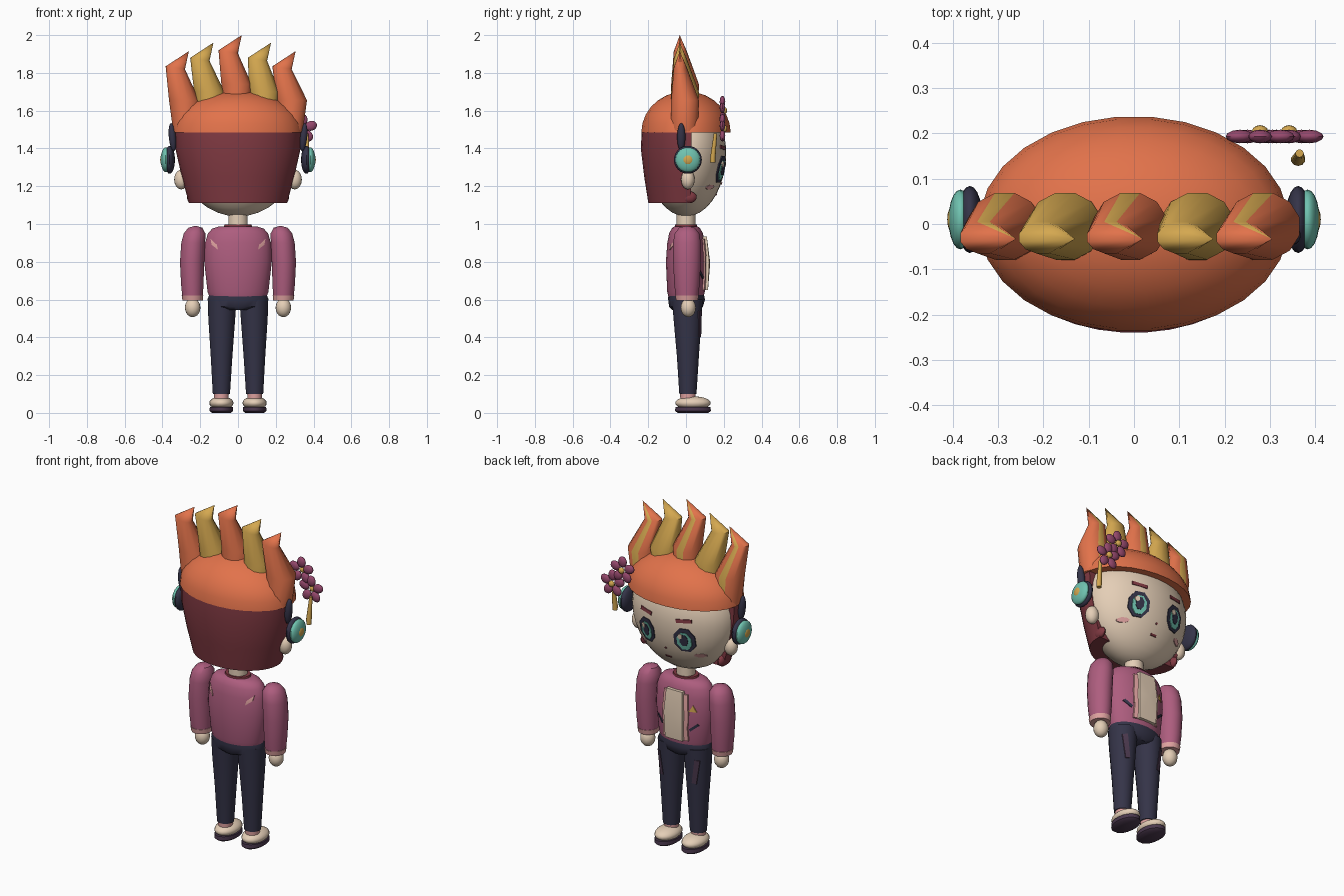
import bpy, bmesh
from math import sin, cos, pi, radians
from mathutils import Vector, Matrix
from mathutils.bvhtree import BVHTree

if "Cube" in bpy.data.objects:
    bpy.data.objects.remove(bpy.data.objects["Cube"])


def material(name, *rgb):
    m = bpy.data.materials.new(name)
    m.use_nodes = True
    m.diffuse_color = (*rgb, 1)
    m.node_tree.nodes["Principled BSDF"].inputs["Base Color"].default_value = (*rgb, 1)
    return m


ORANGE = material("orange_hair", 0.76, 0.17, 0.07)
YELLOW = material("golden_yellow", 0.66, 0.39, 0.08)
MAROON = material("maroon", 0.22, 0.042, 0.055)
SKIN = material("skin_cream", 0.78, 0.62, 0.47)
MAUVE = material("mauve_jacket", 0.42, 0.11, 0.21)
PLUM = material("plum_petal", 0.30, 0.065, 0.15)
NAVY = material("dark_navy", 0.035, 0.034, 0.065)
PURPLE = material("dusky_purple", 0.07, 0.04, 0.075)
TEAL = material("teal", 0.16, 0.54, 0.43)
PINK = material("soft_pink", 0.74, 0.36, 0.35)


def finish(bm, name, *mats, angle=40):
    bmesh.ops.recalc_face_normals(bm, faces=bm.faces)
    me = bpy.data.meshes.new(name)
    bm.to_mesh(me)
    bm.free()
    for m in mats:
        me.materials.append(m)
    me.shade_smooth()
    me.set_sharp_from_angle(angle=radians(angle))
    ob = bpy.data.objects.new(name, me)
    bpy.context.collection.objects.link(ob)
    return ob


def loft(name, rings, *mats, n=20, arc=None, stripe=None):
    """Skin elliptical rings (cx, cy, z, rx, ry, tilt); a ring with rx 0 is a point."""
    bm = bmesh.new()
    if arc:
        angles = [arc[0] + (arc[1] - arc[0]) * i / (n - 1) for i in range(n)]
    else:
        angles = [(i + 0.5) * 2 * pi / n for i in range(n)]
    loops = []
    for cx, cy, z, rx, ry, *tilt in rings:
        dz = tilt[0] if tilt else 0
        if rx == 0:
            loops.append([bm.verts.new((cx, cy, z))] * n)
        else:
            loops.append([bm.verts.new((cx + rx * cos(a), cy + ry * sin(a), z + dz * cos(a)))
                          for a in angles])
    for a, b in zip(loops, loops[1:]):
        for i in range(n):
            k = (i + 1) % n
            quad = list(dict.fromkeys((a[i], a[k], b[k], b[i])))
            bm.faces.new(quad).material_index = int(i == stripe)
    for end in (loops[0], loops[-1]):
        if end[0] is not end[1]:
            bm.faces.new(end)
    return finish(bm, name, *mats)


def ball(name, loc, size, mat, seg=20, turn=0, squash_top=1):
    bm = bmesh.new()
    bmesh.ops.create_uvsphere(bm, u_segments=seg, v_segments=seg // 2 + 2, radius=1)
    for v in bm.verts:
        if v.co.z > 0:
            v.co.z *= squash_top
    m = Matrix.Translation(loc) @ Matrix.Rotation(turn, 4, "Y") @ Matrix.Diagonal((*size, 1))
    bmesh.ops.transform(bm, matrix=m, verts=bm.verts)
    return finish(bm, name, mat)


def plate(name, pts, mat, target, lift=0.005, face=1):
    """Thin panel of (x, z) points laid on the target's front (+1) or back (-1)."""
    me = target.data
    tree = BVHTree.FromPolygons([v.co for v in me.vertices], [p.vertices[:] for p in me.polygons])

    def height(x, z):
        hit = tree.ray_cast(Vector((x, face * 2, z)), Vector((0, -face, 0)))[0]
        return hit.y if hit else 0

    cx = sum(p[0] for p in pts) / len(pts)
    cz = sum(p[1] for p in pts) / len(pts)
    bm = bmesh.new()
    top, low = [], []
    for x, z in [(cx, cz)] + list(pts):
        y = height(x, z)
        top.append(bm.verts.new((x, y + face * lift, z)))
        low.append(bm.verts.new((x, y - face * 0.003, z)))
    n = len(pts)
    for i in range(1, n + 1):
        k = i % n + 1
        bm.faces.new((top[0], top[i], top[k]))
        bm.faces.new((low[0], low[k], low[i]))
        bm.faces.new((top[i], low[i], low[k], top[k]))
    return finish(bm, name, mat)


def oval(x, z, rx, rz, n=8):
    return [(x + rx * cos((i + 0.5) * 2 * pi / n), z + rz * sin((i + 0.5) * 2 * pi / n))
            for i in range(n)]


def strip(x0, z0, x1, z1, w):
    side = Vector((z0 - z1, x1 - x0)).normalized() * w / 2
    a, b = Vector((x0, z0)), Vector((x1, z1))
    return [tuple(a + side), tuple(a - side), tuple(b - side), tuple(b + side)]


# Head, neck and hair
head = ball("head", (0, 0, 1.38), (0.318, 0.213, 0.34), SKIN, seg=32, squash_top=0.8)
loft("neck", [(0, 0, 0.95, 0.052, 0.05), (0, 0, 1.08, 0.052, 0.05)], SKIN)
loft("back_hair", [(0, 0, 1.11, 0.26, 0.2), (0, 0, 1.25, 0.298, 0.222),
                   (0, 0, 1.4, 0.332, 0.24), (0, 0, 1.49, 0.335, 0.235)],
     MAROON, n=22, arc=(pi - 0.12, 2 * pi + 0.12))
loft("hair_cap", [(0, 0, 1.485 + 0.218 * sin(t), 0.342 * cos(t), 0.238 * cos(t))
                  for t in (i * pi / 14 for i in range(7))] + [(0, 0, 1.703, 0, 0)],
     ORANGE, n=28)

# Flame-like spikes, each with a golden stripe down the face side
for i, (bx, tx, tz, bz) in enumerate([(-0.285, -0.26, 1.915, 1.49), (-0.152, -0.13, 1.96, 1.58),
                                      (-0.008, 0.02, 2.0, 1.6), (0.14, 0.175, 1.96, 1.58),
                                      (0.285, 0.305, 1.915, 1.49)]):
    loft(f"hair_spike_{i + 1}",
         [(bx * 0.96, -0.008, bz, 0.072, 0.075), (bx, -0.005, tz - 0.26, 0.083, 0.076),
          (tx - 0.072, -0.03, tz - 0.088, 0.053, 0.036, -0.008), (tx, -0.033, tz, 0, 0)],
         YELLOW if i % 2 else ORANGE, YELLOW, n=12, stripe=2)

# Ears, side locks and headphones
for s, side in ((1, "left"), (-1, "right")):
    ball(f"{side}_ear", (s * 0.3, 0.01, 1.235), (0.038, 0.036, 0.052), SKIN, seg=16)
    ball(f"{side}_side_lock", (s * 0.25, 0.015, 1.142), (0.02, 0.042, 0.032), MAROON, seg=12)
    ball(f"{side}_headphone_arm", (s * 0.347, -0.025, 1.46), (0.02, 0.022, 0.075), NAVY,
         seg=14, turn=s * 0.1)
    ball(f"{side}_headphone_cushion", (s * 0.362, 0.01, 1.34), (0.028, 0.074, 0.074), NAVY)
    ball(f"{side}_headphone_cup", (s * 0.383, 0.01, 1.34), (0.026, 0.066, 0.066), TEAL)
    ball(f"{side}_headphone_button", (s * 0.396, 0.01, 1.34), (0.016, 0.033, 0.033), YELLOW, seg=16)

# Face details
for s, side in ((1, "left"), (-1, "right")):
    x = s * 0.122
    plate(f"{side}_eye_outline", oval(x, 1.29, 0.062, 0.076), NAVY, head, 0.006)
    plate(f"{side}_eye_iris", oval(x, 1.285, 0.042, 0.056), TEAL, head, 0.009)
    plate(f"{side}_eye_pupil", oval(x, 1.292, 0.024, 0.036), NAVY, head, 0.011)
    plate(f"{side}_eye_highlight", oval(x + 0.018, 1.315, 0.014, 0.017, 6), SKIN, head, 0.013)
    plate(f"{side}_brow", strip(x - 0.042, 1.405 - s * 0.004, x + 0.042, 1.405 + s * 0.004, 0.02),
          MAROON, head, 0.006)
    plate(f"{side}_cheek", oval(s * 0.185, 1.195, 0.03, 0.013), PINK, head)
plate("nose", oval(0, 1.215, 0.006, 0.006, 6), MAROON, head)
plate("mouth", strip(-0.018, 1.155, 0.018, 1.155, 0.01), MAROON, head)

# Flower ornament with hanging tassel
for f, (fx, fz) in enumerate([(0.278, 1.6), (0.342, 1.505)]):
    for k in range(5):
        a = k * 2 * pi / 5 + pi / 2
        ball(f"flower_{f + 1}_petal_{k + 1}", (fx + 0.047 * cos(a), 0.193, fz + 0.047 * sin(a)),
             (0.032, 0.015, 0.026), PLUM, seg=12, turn=-a)
    ball(f"flower_{f + 1}_center", (fx, 0.204, fz), (0.018, 0.014, 0.018), YELLOW, seg=12)
loft("flower_tassel", [(0.362, 0.142, 1.325, 0.014, 0.014), (0.362, 0.142, 1.35, 0.016, 0.014),
                       (0.365, 0.156, 1.48, 0.009, 0.009)], YELLOW, n=10)

# Jacket body, collar and shirt
torso = loft("jacket_body", [(0, 0, 0.61, 0.15, 0.093), (0, 0, 0.64, 0.162, 0.1),
                             (0, 0, 0.8, 0.18, 0.107), (0, 0, 0.9, 0.176, 0.1),
                             (0, 0, 0.95, 0.16, 0.09), (0, 0, 0.975, 0.138, 0.077),
                             (0, 0, 0.988, 0.1, 0.062)], MAUVE, n=28)
loft("collar", [(0, 0, 0.97, 0.08, 0.062), (0, 0, 0.998, 0.072, 0.058)], MAROON)
plate("shirt_front", [(-0.055, 0.65), (0.055, 0.65), (0.06, 0.8), (0.052, 0.935),
                      (-0.052, 0.935), (-0.06, 0.8)], SKIN, torso, 0.022)
plate("chest_badge", [(-0.125, 0.825), (-0.085, 0.825), (-0.105, 0.862)], YELLOW, torso)
for s, side in ((1, "left"), (-1, "right")):
    for k in range(3):
        z = 0.65 + k * 0.09
        plate(f"{side}_jacket_trim_{k + 1}",
              strip(s * 0.07, z, s * (0.074 if k == 1 else 0.066), z + 0.09, 0.022),
              PINK, torso, 0.009)
    plate(f"{side}_pocket_slit", strip(s * 0.088, 0.715, s * 0.13, 0.75, 0.014), NAVY, torso)
    plate(f"{side}_back_slash", [(s * 0.145, 0.92), (s * 0.14, 0.89), (s * 0.105, 0.863),
                                 (s * 0.112, 0.89)], PINK, torso, 0.005, -1)

# Arms, hips, legs and shoes
loft("hips", [(0, 0, 0.545, 0.07, 0.075), (0, 0, 0.562, 0.15, 0.09), (0, 0.003, 0.6, 0.163, 0.098),
              (0, 0, 0.635, 0.15, 0.094)], NAVY, n=28)
for s, side in ((1, "left"), (-1, "right")):
    loft(f"{side}_sleeve", [(s * 0.24, 0.005, 0.6, 0.054, 0.058), (s * 0.242, 0.005, 0.68, 0.06, 0.068),
                            (s * 0.243, 0.005, 0.8, 0.065, 0.074), (s * 0.237, 0.005, 0.9, 0.064, 0.074),
                            (s * 0.23, 0.005, 0.95, 0.058, 0.066), (s * 0.226, 0.005, 0.98, 0.038, 0.042),
                            (s * 0.225, 0.005, 0.991, 0, 0)], MAUVE)
    loft(f"{side}_cuff", [(s * 0.24, 0.005, 0.594, 0.054, 0.058),
                          (s * 0.241, 0.005, 0.622, 0.058, 0.063)], PINK)
    ball(f"{side}_hand", (s * 0.24, 0.012, 0.557), (0.041, 0.04, 0.05), SKIN, seg=16)
    leg = loft(f"{side}_leg", [(s * 0.088, 0.01, 0.1, 0.046, 0.046), (s * 0.087, 0.01, 0.3, 0.058, 0.059),
                               (s * 0.086, 0.008, 0.5, 0.072, 0.075),
                               (s * 0.084, 0.007, 0.6, 0.077, 0.082)], NAVY)
    plate(f"{side}_trouser_patch", strip(s * 0.125, 0.54, s * 0.105, 0.4, 0.025), PURPLE, leg)
    loft(f"{side}_sock", [(s * 0.088, 0.01, 0.06, 0.038, 0.04), (s * 0.088, 0.01, 0.108, 0.04, 0.042)], PINK)
    ball(f"{side}_shoe", (s * 0.088, 0.037, 0.052), (0.064, 0.094, 0.036), SKIN)
    loft(f"{side}_sole", [(s * 0.088, 0.037, 0, 0.05, 0.082), (s * 0.088, 0.037, 0.01, 0.063, 0.096),
                          (s * 0.088, 0.037, 0.032, 0.062, 0.094)], PURPLE)
